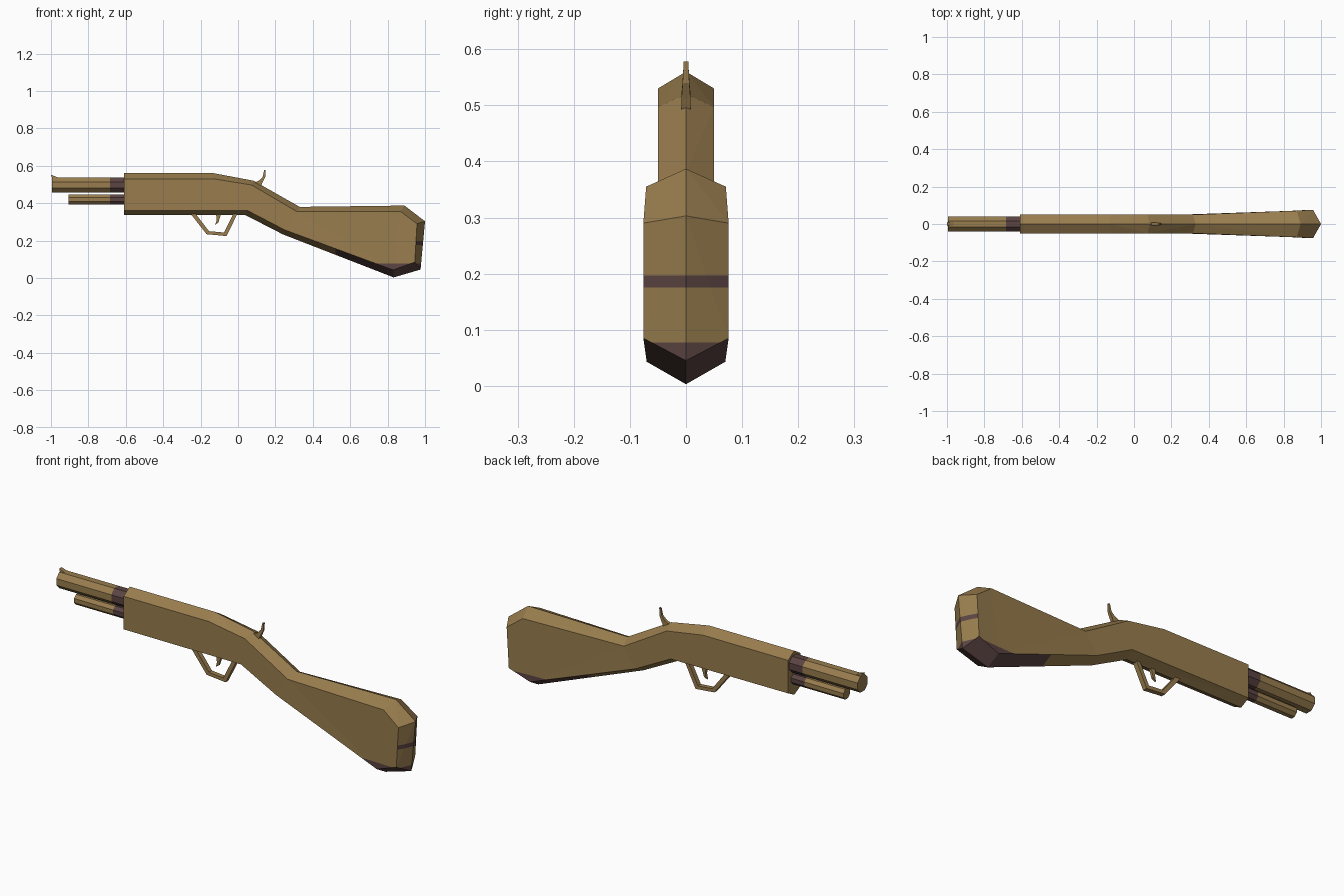
import bpy, bmesh, math
from mathutils import Vector

if "Cube" in bpy.data.objects:
    bpy.data.objects.remove(bpy.data.objects["Cube"])


def material(name, rgb):
    m = bpy.data.materials.new(name)
    m.diffuse_color = (*rgb, 1)
    m.use_nodes = True
    m.node_tree.nodes["Principled BSDF"].inputs["Base Color"].default_value = m.diffuse_color
    return m


MATS = [material("bronze_brown", (0.315, 0.203, 0.076)),
        material("dark_plum_brown", (0.105, 0.058, 0.055))]


def finish(name, bm, rule=None):
    bmesh.ops.recalc_face_normals(bm, faces=bm.faces)
    bm.normal_update()
    for f in bm.faces:
        f.material_index = int(bool(rule and rule(f.calc_center_median(), f.normal)))
    me = bpy.data.meshes.new(name)
    bm.to_mesh(me)
    bm.free()
    for m in MATS:
        me.materials.append(m)
    ob = bpy.data.objects.new(name, me)
    bpy.context.collection.objects.link(ob)
    return ob


def cut(bm, co, no):
    bmesh.ops.bisect_plane(bm, geom=bm.verts[:] + bm.edges[:] + bm.faces[:],
                           plane_co=co, plane_no=no, dist=1e-5)


def plate(name, pts, widths):
    """Side profile (x, z) with a half thickness at each point."""
    bm = bmesh.new()
    a = [bm.verts.new((x, -w, z)) for (x, z), w in zip(pts, widths)]
    b = [bm.verts.new((x, w, z)) for (x, z), w in zip(pts, widths)]
    bm.faces.new(a)
    bm.faces.new(b[::-1])
    n = len(pts)
    for i in range(n):
        j = (i + 1) % n
        bm.faces.new((a[i], b[i], b[j], a[j]))
    bmesh.ops.triangulate(bm, faces=[f for f in bm.faces if len(f.verts) > 4])
    return finish(name, bm)


# Stock: central ridge outline, and the inset side outline (x, half width, z)
ridge = [(-.61, .56), (-.13, .56), (.083, .52), (.33, .38), (.89, .387), (1.0, .303),
         (.976, .045), (.832, .003), (.24, .233), (.04, .336), (-.61, .336)]
side = [(-.61, .05, .53), (-.13, .05, .53), (.073, .05, .497), (.315, .05, .355),
        (.87, .071, .355), (.957, .076, .29), (.945, .076, .085), (.83, .07, .043),
        (.25, .05, .257), (.052, .05, .36), (-.61, .05, .362)]
strips = [(0, 1, 9, 10), (1, 2, 9), (2, 3, 8, 9), (3, 4, 7, 8), (4, 5, 6, 7)]
bm = bmesh.new()
mid = [bm.verts.new((x, 0, z)) for x, z in ridge]
for s in (-1, 1):
    sv = [bm.verts.new((x, s * w, z)) for x, w, z in side]
    for i in range(len(mid)):
        j = (i + 1) % len(mid)
        bm.faces.new((mid[i], mid[j], sv[j], sv[i]))
    for st in strips:
        bm.faces.new([sv[k] for k in st])
bmesh.ops.triangulate(bm, faces=bm.faces[:])
for h in (.077, .175, .197):
    cut(bm, (0, 0, h), (0, 0, 1))
cut(bm, (.52, 0, 0), (1, 0, 0))


# Worn dark patches: toe of the butt, underside and a band on the butt plate
def stock_dark(c, n):
    return (c.z < .077 or (n.z < -.5 and c.x > .52)
            or (n.x > .4 and c.x > .94 and .175 < c.z < .197))


finish("stock", bm, stock_dark)


# Octagonal barrel and magazine tube with dark collars at the stock
def tube(name, x0, z, apothem):
    bm = bmesh.new()
    r = apothem / math.cos(math.pi / 8)
    rings = []
    for x in (x0, -.685, -.60):
        rings.append([bm.verts.new((x, r * math.cos(a), z + r * math.sin(a)))
                      for a in [math.pi / 8 + k * math.pi / 4 for k in range(8)]])
    for p, q in zip(rings, rings[1:]):
        for k in range(8):
            m = (k + 1) % 8
            bm.faces.new((p[k], p[m], q[m], q[k]))
    bm.faces.new(rings[0])
    bm.faces.new(rings[-1])
    finish(name, bm, lambda c, n: c.x > -.685 + 1e-4)


tube("barrel", -.995, .497, .041)
tube("magazine_tube", -.905, .42, .026)

# Front sight
plate("front_sight", [(-.993, .53), (-1.0, .552), (-.965, .538), (-.95, .53)],
      [.014, .008, .012, .014])

# Hammer
plate("hammer", [(.08, .505), (.115, .522), (.133, .542), (.14, .578), (.148, .578),
                 (.146, .54), (.132, .512), (.12, .485)],
      [.008, .008, .006, .004, .004, .006, .008, .008])

# Trigger guard
guard = [(-.255, .345), (-.168, .234), (-.062, .224), (-.002, .345),
         (-.024, .345), (-.075, .243), (-.155, .25), (-.228, .345)]
plate("trigger_guard", guard, [.012] * 8)

# Trigger
plate("trigger", [(-.118, .345), (-.114, .31), (-.122, .284), (-.105, .296), (-.09, .345)],
      [.007, .007, .004, .006, .007])
